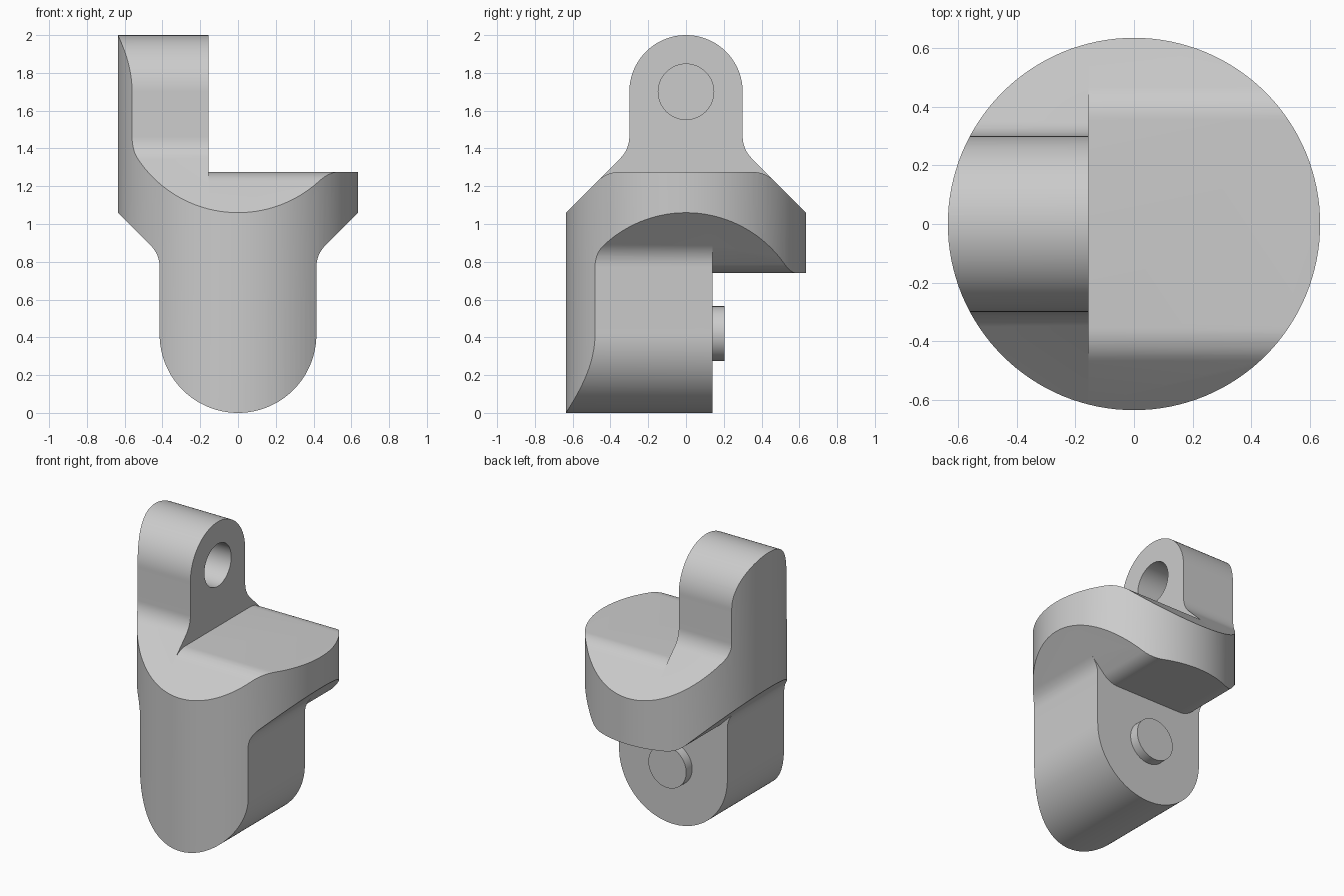
import bpy, bmesh, math
from mathutils import Vector, Matrix

if "Cube" in bpy.data.objects:
    bpy.data.objects.remove(bpy.data.objects["Cube"])

R = 0.636        # outer radius
FILLET = 0.16    # radius of the blends
INNER_X = -0.155 # inner face of the upper lug
BACK_Y = 0.14    # back face of the lower lug

grey = bpy.data.materials.new("grey")
grey.use_nodes = True
grey.diffuse_color = (0.6, 0.6, 0.6, 1)
grey.node_tree.nodes["Principled BSDF"].inputs["Base Color"].default_value = (0.6, 0.6, 0.6, 1)


def finish(name, bm):
    bmesh.ops.recalc_face_normals(bm, faces=bm.faces)
    mesh = bpy.data.meshes.new(name)
    bm.to_mesh(mesh)
    bm.free()
    mesh.materials.append(grey)
    ob = bpy.data.objects.new(name, mesh)
    bpy.context.collection.objects.link(ob)
    return ob


def blend(before, corner, after, steps=8):
    """Points of an arc rounding a corner."""
    p = Vector(corner)
    a, b = (Vector(before) - p).normalized(), (Vector(after) - p).normalized()
    half = math.acos(a.dot(b)) / 2
    centre = p + (a + b).normalized() * (FILLET / math.sin(half))
    start = p + a * (FILLET / math.tan(half)) - centre
    end = p + b * (FILLET / math.tan(half)) - centre
    sweep = math.pi - 2 * half
    turn = 1 if start.x * end.y > start.y * end.x else -1
    points = []
    for i in range(steps + 1):
        c, s = math.cos(sweep * i / steps), turn * math.sin(sweep * i / steps)
        points.append(centre + Vector((start.x * c - start.y * s, start.x * s + start.y * c)))
    return points


def round_end(radius, centre_z, sign, steps=32):
    """Quarter arc from the side to the tip."""
    return [Vector((radius * math.cos(t), centre_z + sign * radius * math.sin(t)))
            for t in (math.pi / 2 * i / steps for i in range(steps + 1))]


def prism(name, half, axis, lo, hi):
    """Mirror a half profile (side, height) and extrude it along an axis."""
    half = [Vector(p) for p in half]
    outline = half + [Vector((-p.x, p.y)) for p in reversed(half) if p.x > 1e-5]
    bm = bmesh.new()
    near, far = [[bm.verts.new((d, p.x, p.y) if axis == "x" else (p.x, d, p.y))
                  for p in outline] for d in (lo, hi)]
    bm.faces.new(near)
    bm.faces.new(far[::-1])
    for i in range(len(outline)):
        bm.faces.new((near[i - 1], far[i - 1], far[i], near[i]))
    return finish(name, bm)


def cylinder(name, radius, depth, centre, rotation=Matrix.Identity(4), segments=64):
    bm = bmesh.new()
    bmesh.ops.create_cone(bm, cap_ends=True, segments=segments, radius1=radius, radius2=radius,
                          depth=depth, matrix=Matrix.Translation(centre) @ rotation)
    return finish(name, bm)


def boolean(target, tool, operation):
    """Apply a boolean and discard the tool."""
    mod = target.modifiers.new(operation.lower(), "BOOLEAN")
    mod.operation, mod.object, mod.solver = operation, tool, "EXACT"
    bpy.context.view_layer.objects.active = target
    bpy.ops.object.modifier_apply(modifier=mod.name)
    bpy.data.objects.remove(tool)


# Upper outline: lug on one side, flat-topped shoulder on the other
wide = 0.8
slope_top = (wide, 1.06 + R - wide)
upper_base = [(wide, -0.2), slope_top]
lug_foot = (0.3, 1.06 + R - 0.3)
upper = prism("upper_lug", upper_base + blend(slope_top, lug_foot, (0.3, 1.7))
              + round_end(0.3, 1.7, 1), "x", -1, INNER_X)
edge = (1.06 + R - 1.275, 1.275)
shoulder = prism("shoulder", upper_base + blend(slope_top, edge, (0, 1.275)), "x", INNER_X, 1)
boolean(upper, shoulder, "UNION")

# Lower outline: lug at the front, flat-bottomed shoulder at the back
slope_low = (wide, 1.06 - R + wide)
lower_base = [(wide, 2.2), slope_low]
lug_neck = (0.415, 1.06 - R + 0.415)
lower = prism("lower_lug", lower_base + blend(slope_low, lug_neck, (0.415, 0.4))
              + round_end(0.415, 0.415, -1), "y", -1, BACK_Y)
edge = (0.74 - 1.06 + R, 0.74)
underside = prism("underside", lower_base + blend(slope_low, edge, (0, 0.74)), "y", BACK_Y, 1)
boolean(lower, underside, "UNION")

# Round body trimmed by both outlines
body = cylinder("joint_body", R, 2.1, (0, 0, 1), segments=128)
boolean(body, upper, "INTERSECT")
boolean(body, lower, "INTERSECT")

# Blind hole in the upper lug and matching peg on the lower lug
hole = cylinder("hole", 0.147, 0.6, (INNER_X, 0, 1.7), Matrix.Rotation(math.pi / 2, 4, "Y"))
boolean(body, hole, "DIFFERENCE")
peg = cylinder("peg", 0.145, 0.13, (0, BACK_Y, 0.42), Matrix.Rotation(math.pi / 2, 4, "X"))
boolean(body, peg, "UNION")

bpy.ops.object.select_all(action="DESELECT")
body.select_set(True)
bpy.context.view_layer.objects.active = body
bpy.ops.object.shade_smooth_by_angle(angle=math.radians(25))
